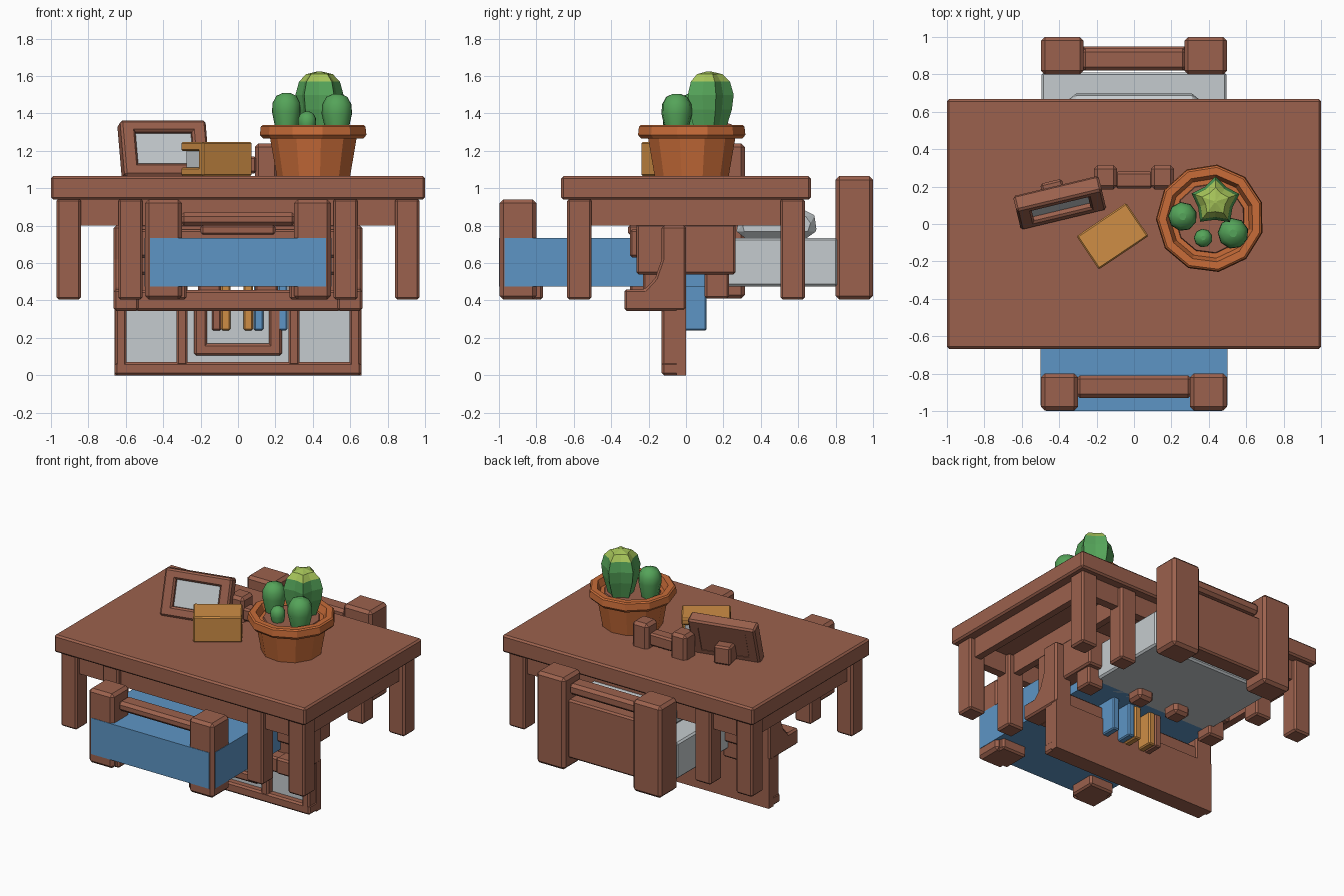
import bpy, bmesh, math
from mathutils import Matrix, Vector

cube = bpy.data.objects.get("Cube")
if cube:
    bpy.data.objects.remove(cube, do_unlink=True)


def material(name, r, g, b):
    m = bpy.data.materials.new(name)
    m.use_nodes = True
    m.diffuse_color = (r, g, b, 1)
    m.node_tree.nodes["Principled BSDF"].inputs["Base Color"].default_value = (r, g, b, 1)
    return m


WOOD = material("brown wood", 0.33, 0.12, 0.075)
BLUE = material("blue cloth", 0.11, 0.30, 0.56)
GREY = material("pale grey", 0.56, 0.60, 0.62)
GOLD = material("golden cover", 0.62, 0.27, 0.06)
CLAY = material("orange clay", 0.58, 0.15, 0.04)
GREEN = material("green", 0.09, 0.37, 0.10)
LIME = material("light green", 0.38, 0.55, 0.10)


def finish(name, bm, mats, bevel=0, matrix=None):
    bmesh.ops.recalc_face_normals(bm, faces=bm.faces)
    mesh = bpy.data.meshes.new(name)
    bm.to_mesh(mesh)
    bm.free()
    for m in mats:
        mesh.materials.append(m)
    ob = bpy.data.objects.new(name, mesh)
    bpy.context.scene.collection.objects.link(ob)
    if matrix:
        ob.matrix_world = matrix
    if bevel:
        mod = ob.modifiers.new("edge", "BEVEL")
        mod.width = bevel
        mod.segments = 1
    return ob


def box(name, x, y, z, mat=WOOD, bevel=0.012, matrix=None):
    """Box from (low, high) ranges on each axis."""
    bm = bmesh.new()
    bmesh.ops.create_cube(bm, size=1)
    for v in bm.verts:
        v.co = Vector([(r[0] + r[1]) / 2 + c * (r[1] - r[0]) for r, c in zip((x, y, z), v.co)])
    return finish(name, bm, [mat], bevel, matrix)


def pair(name, x, y, z, mat=WOOD, bevel=0.012):
    """Box and its mirror image across x."""
    box(name + "_left", x, y, z, mat, bevel)
    box(name + "_right", (-x[1], -x[0]), y, z, mat, bevel)


def extrude(name, profile, x0, x1, mat, bevel=0.012):
    """Prism along x from a (y, z) profile."""
    bm = bmesh.new()
    face = bm.faces.new([bm.verts.new((x0, y, z)) for y, z in profile])
    out = bmesh.ops.extrude_face_region(bm, geom=[face])
    moved = [v for v in out["geom"] if isinstance(v, bmesh.types.BMVert)]
    bmesh.ops.translate(bm, verts=moved, vec=(x1 - x0, 0, 0))
    return finish(name, bm, [mat], bevel)


def lathe(name, centre, rings, sides, mats, rib=1, lime_above=None):
    """Stacked rings of (radius, z); odd corners are scaled by rib."""
    bm = bmesh.new()
    loops = []
    for r, z in rings:
        loop = []
        for i in range(sides):
            a = 2 * math.pi * i / sides + 0.3
            k = r * (rib if i % 2 else 1)
            loop.append(bm.verts.new((centre[0] + k * math.cos(a), centre[1] + k * math.sin(a), z)))
        loops.append(loop)
    for lo, hi in zip(loops, loops[1:]):
        for i in range(sides):
            j = (i + 1) % sides
            bm.faces.new((lo[i], lo[j], hi[j], hi[i]))
    bm.faces.new(loops[0])
    bm.faces.new(loops[-1])
    if lime_above:
        for f in bm.faces:
            f.material_index = int(f.calc_center_median().z > lime_above)
    return finish(name, bm, mats)


# Long table, with a square table nested under the same top
box("table_top", (-1, 1), (-0.667, 0.667), (0.94, 1.065))
for side, y in (("front", (-0.635, -0.505)), ("back", (0.505, 0.635))):
    pair(side + "_table_leg", (0.84, 0.97), y, (0.405, 0.945))
    pair(side + "_inner_leg", (0.51, 0.64), y, (0.405, 0.945))
    mid = sum(y) / 2
    box(side + "_apron", (-0.9, 0.9), (mid - 0.03, mid + 0.03), (0.8, 0.945), bevel=0)
pair("side_apron", (0.88, 0.93), (-0.57, 0.57), (0.8, 0.945), bevel=0)
pair("inner_apron", (0.55, 0.6), (-0.57, 0.57), (0.8, 0.945), bevel=0)

# Bed
pair("headboard_post", (0.27, 0.497), (0.8, 1), (0.405, 1.065), bevel=0.02)
box("headboard_panel", (-0.28, 0.28), (0.82, 0.95), (0.48, 0.9))
box("headboard_rail", (-0.28, 0.28), (0.82, 0.94), (0.93, 1.01), bevel=0.02)
pair("footboard_post", (0.3, 0.497), (-0.997, -0.8), (0.405, 0.94), bevel=0.02)
pair("footboard_foot", (0.275, 0.47), (-0.96, -0.765), (0.405, 0.49))
box("footboard_rail", (-0.31, 0.31), (-0.93, -0.81), (0.8, 0.87), bevel=0.02)
box("mattress", (-0.495, 0.495), (0.15, 0.81), (0.475, 0.735), GREY)
box("blanket", (-0.5, 0.5), (-0.97, 0.2), (0.475, 0.735), BLUE, 0)
box("blanket_end", (-0.47, 0.47), (-1, -0.95), (0.475, 0.735), BLUE, 0)
pillow = extrude("pillow", [(0.28, 0.73), (0.26, 0.81), (0.32, 0.89), (0.66, 0.89), (0.71, 0.82), (0.68, 0.73)],
                 -0.35, 0.35, GREY, 0.04)

# Low panelled cabinet with curved arms
box("cabinet_back", (-0.66, 0.66), (-0.05, 0), (0, 0.36), bevel=0)
box("cabinet_base", (-0.66, 0.66), (-0.13, -0.01), (0, 0.07))
pair("cabinet_stile", (0.595, 0.655), (-0.13, -0.01), (0, 0.36))
pair("cabinet_mullion", (0.27, 0.33), (-0.13, -0.01), (0.05, 0.36))
box("cabinet_panes", (-0.61, 0.61), (-0.08, -0.045), (0.05, 0.35), GREY, 0)
box("cabinet_ledge", (-0.55, 0.55), (-0.32, -0.01), (0.345, 0.455))
arm = [(0, 0), (0, 0.8), (-0.13, 0.8), (-0.13, 0.62), (-0.165, 0.52), (-0.22, 0.46),
       (-0.33, 0.46), (-0.33, 0.345), (-0.13, 0.345), (-0.13, 0)]
arm_upper = [(y, max(z, 0.345)) for y, z in arm[:8]]
for s, side in ((1, "left"), (-1, "right")):
    extrude("cabinet_arm_" + side, arm_upper, s * 0.53, s * 0.665, WOOD)

# Small frame set in the middle panel
pair("inset_frame_side", (0.165, 0.235), (-0.12, -0.06), (0.105, 0.36))
box("inset_frame_bottom", (-0.235, 0.235), (-0.12, -0.06), (0.105, 0.17))
box("inset_frame_pane", (-0.18, 0.18), (-0.095, -0.06), (0.15, 0.36), GREY, 0)

# Row of books through the cabinet
for i, (x, mat) in enumerate([(-0.14, WOOD), (-0.09, GOLD), (0.03, GOLD), (0.085, BLUE), (0.215, BLUE)]):
    box("shelf_book_%d" % i, (x, x + 0.05), (-0.12, 0.11), (0.24, 0.54), mat, 0.008)

# Chest under the table
box("chest", (-0.6, 0.6), (-0.265, 0.265), (0.54, 0.81))
box("chest_drawer", (-0.57, 0.57), (-0.3, -0.25), (0.63, 0.78))
for side, y in (("front", (-0.23, -0.1)), ("back", (0.1, 0.23))):
    pair(side + "_chest_leg", (0.45, 0.58), y, (0.41, 0.55))

# Chair rising through the table
pair("chair_back_post", (0.09, 0.215), (0.185, 0.315), (0.41, 1.24), bevel=0.02)
pair("chair_front_leg", (0.09, 0.215), (-0.3, -0.18), (0.41, 0.76))
box("chair_seat", (-0.2, 0.2), (-0.31, 0.3), (0.75, 0.805))
box("chair_back_rail", (-0.1, 0.1), (0.19, 0.28), (1.08, 1.17))

# Tilted picture frame
tilt = Matrix.Translation((-0.375, 0.02, 1.07)) @ Matrix.Rotation(math.radians(13.5), 4, "Z") \
    @ Matrix.Rotation(math.radians(-20), 4, "X")
box("picture_bottom", (-0.235, 0.235), (0, 0.09), (0, 0.07), matrix=tilt)
box("picture_top", (-0.235, 0.235), (0, 0.09), (0.25, 0.315), matrix=tilt)
for s in (-1, 1):
    a, b = sorted((s * 0.235, s * 0.155))
    box("picture_side_left" if s > 0 else "picture_side_right", (a, b), (0, 0.09), (0, 0.315), matrix=tilt)
box("picture_back", (-0.2, 0.2), (0.05, 0.088), (0.03, 0.29), bevel=0, matrix=tilt)
box("picture_pane", (-0.165, 0.165), (0.035, 0.055), (0.05, 0.27), GREY, 0, tilt)
stand = Matrix.Translation((-0.43, 0.17, 1.065)) @ Matrix.Rotation(math.radians(13.5), 4, "Z")
box("picture_stand", (-0.06, 0.06), (-0.06, 0.06), (0, 0.13), matrix=stand)

# Thick book lying on the table
turn = Matrix.Translation((-0.115, -0.065, 1.065)) @ Matrix.Rotation(math.radians(34), 4, "Z")
wide, deep = (-0.16, 0.16), (-0.107, 0.107)
box("book_lower_cover", wide, deep, (0, 0.045), GOLD, 0.008, turn)
box("book_upper_cover", wide, deep, (0.135, 0.182), GOLD, 0.008, turn)
box("book_spine", wide, (-0.107, -0.06), (0, 0.182), GOLD, 0.008, turn)
box("book_pages", (-0.135, 0.135), (-0.07, 0.085), (0.04, 0.14), GREY, 0, turn)

# Plant pot and soil
pot = (0.407, 0.03)
lathe("plant_pot", pot, [(0.2, 1.065), (0.235, 1.265), (0.272, 1.265), (0.29, 1.285), (0.285, 1.33),
                         (0.275, 1.338), (0.235, 1.338), (0.215, 1.29)], 11, [CLAY])
lathe("soil", pot, [(0.19, 1.285), (0.185, 1.305)], 11, [WOOD])

# Ribbed cactus and its small round shoots
lathe("tall_cactus", (0.435, 0.12), [(0.085, 1.29), (0.125, 1.42), (0.135, 1.5), (0.115, 1.57), (0.075, 1.61),
                                     (0.01, 1.625)], 10, [GREEN, LIME], 0.72, 1.55)
for i, (x, y, r, top) in enumerate([(0.26, 0.04, 0.078, 1.51), (0.53, -0.05, 0.083, 1.505), (0.37, -0.075, 0.05, 1.41)]):
    shape = [(0.7 * r, 1.29), (r, top - 1.3 * r), (0.97 * r, top - 0.7 * r), (0.7 * r, top - 0.2 * r), (0.25 * r, top)]
    shoot = lathe("cactus_shoot_%d" % i, (x, y), shape, 9, [GREEN])
    for p in shoot.data.polygons:
        p.use_smooth = len(p.vertices) == 4
